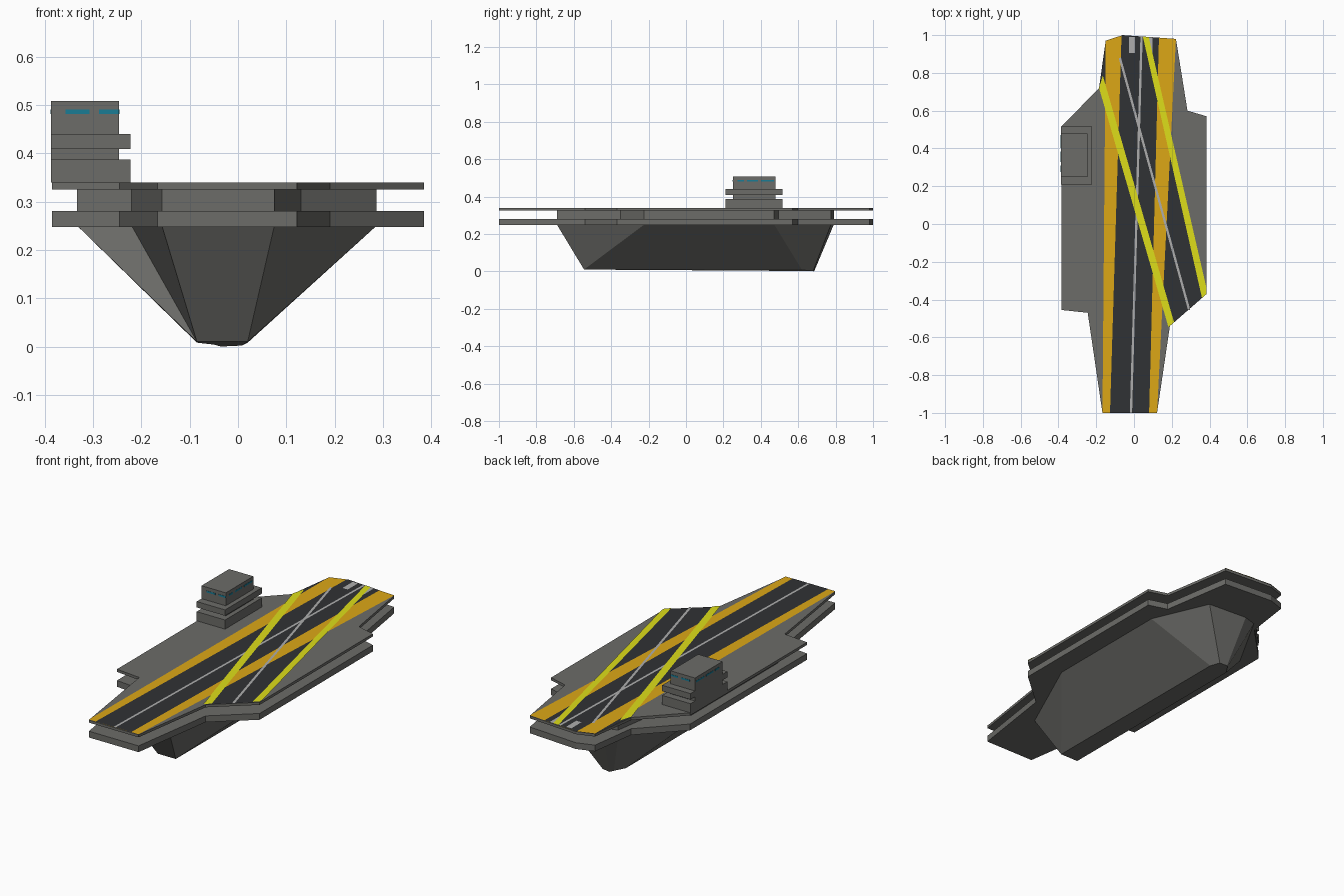
import bpy, bmesh
from mathutils import Vector

if "Cube" in bpy.data.objects:
    bpy.data.objects.remove(bpy.data.objects["Cube"])


def material(name, r, g, b):
    m = bpy.data.materials.new(name)
    m.diffuse_color = (r, g, b, 1)
    m.use_nodes = True
    m.node_tree.nodes["Principled BSDF"].inputs["Base Color"].default_value = m.diffuse_color
    return m


GREY = material("hull_grey", 0.15, 0.15, 0.14)
DARK = material("runway_dark", 0.03, 0.032, 0.035)
ORANGE = material("stripe_orange", 0.72, 0.39, 0.008)
YELLOW = material("stripe_yellow", 0.73, 0.73, 0.01)
WHITE = material("line_white", 0.42, 0.42, 0.42)
BLUE = material("window_blue", 0.01, 0.2, 0.3)


def finish(name, bm, mat, recalc=True):
    if recalc:
        bmesh.ops.recalc_face_normals(bm, faces=bm.faces)
    me = bpy.data.meshes.new(name)
    bm.to_mesh(me)
    bm.free()
    me.materials.append(mat)
    ob = bpy.data.objects.new(name, me)
    bpy.context.collection.objects.link(ob)
    return ob


def prism(name, outline, z0, z1, mat=GREY):
    bm = bmesh.new()
    f = bm.faces.new([bm.verts.new((x, y, z0)) for x, y in outline])
    top = bmesh.ops.extrude_face_region(bm, geom=[f])["geom"]
    bmesh.ops.translate(bm, vec=(0, 0, z1 - z0),
                        verts=[v for v in top if isinstance(v, bmesh.types.BMVert)])
    return finish(name, bm, mat)


def box(name, x0, x1, y0, y1, z0, z1, mat=GREY):
    return prism(name, [(x0, y0), (x1, y0), (x1, y1), (x0, y1)], z0, z1, mat)


def marking(name, outline, layer, mat):
    # flat paint just above the deck, higher layers cover lower ones
    bm = bmesh.new()
    f = bm.faces.new([bm.verts.new((x, y, 0.3395 + 0.0007 * layer)) for x, y in outline])
    f.normal_update()
    if f.normal.z < 0:
        f.normal_flip()
    return finish(name, bm, mat, False)


def line(name, a, b, width, layer, mat):
    a, b = Vector(a), Vector(b)
    n = (b - a).orthogonal().normalized() * width / 2
    return marking(name, [a + n, b + n, b - n, a - n], layer, mat)


# deck outline, clockwise from the bow
deck = [(-0.06, 1.0), (0.222, 0.98), (0.283, 0.60), (0.385, 0.57), (0.385, -0.37),
        (0.19, -0.54), (0.122, -1.0), (-0.167, -1.0), (-0.245, -0.47),
        (-0.385, -0.455), (-0.385, 0.515), (-0.185, 0.72), (-0.15, 0.97)]
inner = [(x * 0.805 - 0.023, y * 0.74 + 0.05) for x, y in deck]

# stacked decks
prism("lower_deck", deck, 0.247, 0.28)
prism("hangar_deck", inner, 0.28, 0.325)
prism("flight_deck", deck, 0.325, 0.339)

# hull: inner outline tapering to a narrow keel (outline index -> keel corner)
keel = [(-0.035, 0.685, 0.0), (0.008, 0.68, 0.002), (0.02, 0.62, 0.008),
        (0.02, -0.545, 0.01), (-0.085, -0.545, 0.01), (-0.085, 0.62, 0.008),
        (-0.05, 0.67, 0.004)]
pairs = [(0, 0), (1, 1), (3, 2), (4, 3), (6, 3), (7, 4), (8, 4), (9, 4), (10, 5), (12, 6)]
bm = bmesh.new()
low = [bm.verts.new(p) for p in keel]
rim = [(bm.verts.new((*inner[i], 0.25)), low[k]) for i, k in pairs]
for (t0, b0), (t1, b1) in zip(rim, rim[1:] + rim[:1]):
    bm.faces.new([t0, t1, b1] if b0 == b1 else [t0, t1, b1, b0])
bm.faces.new(low)
bm.faces.new([t for t, _ in rim])
finish("hull", bm, GREY)

# runways and their stripes
marking("angled_runway", [(-0.15, 0.97), (-0.06, 1.0), (0.06, 0.991), (0.385, -0.37),
                          (0.19, -0.54), (-0.185, 0.72)], 1, DARK)
marking("runway_border", [(-0.167, -1), (0.122, -1), (0.222, 0.98), (-0.06, 1),
                          (-0.15, 0.97)], 2, ORANGE)
marking("main_runway", [(-0.127, -1), (0.08, -1), (0.132, 0.986), (-0.06, 1),
                        (-0.066, 0.998)], 3, DARK)
line("main_centre_line", (-0.016, -1), (0.04, 0.992), 0.012, 4, WHITE)
line("angled_centre_line", (-0.075, 0.88), (0.292, -0.455), 0.012, 4, WHITE)
for x in (-0.011, 0.084):
    line("catapult_mark", (x, 0.905), (x, 0.989), 0.03, 4, WHITE)
marking("yellow_stripe_left", [(-0.185, 0.72), (-0.165, 0.785), (0.212, -0.52),
                               (0.19, -0.54), (0.182, -0.545)], 5, YELLOW)
marking("yellow_stripe_right", [(0.047, 0.992), (0.078, 0.99), (0.385, -0.345),
                                (0.385, -0.37), (0.36, -0.392)], 5, YELLOW)

# control tower tiers
box("tower_base", -0.387, -0.222, 0.21, 0.515, 0.339, 0.387)
box("tower_neck", -0.387, -0.246, 0.25, 0.478, 0.387, 0.409)
box("tower_balcony", -0.387, -0.222, 0.21, 0.515, 0.409, 0.44)
box("tower_bridge", -0.387, -0.246, 0.25, 0.478, 0.44, 0.508)

# window strips round the bridge
for a, b in ((-0.357, -0.307), (-0.288, -0.246)):
    for y in (0.25, 0.478):
        box("bridge_window", a, b, y - 0.001, y + 0.001, 0.481, 0.490, BLUE)
for a, b in ((0.275, 0.31), (0.327, 0.385), (0.402, 0.47)):
    for x in (-0.387, -0.246):
        box("bridge_window", x - 0.001, x + 0.001, a, b, 0.481, 0.490, BLUE)
